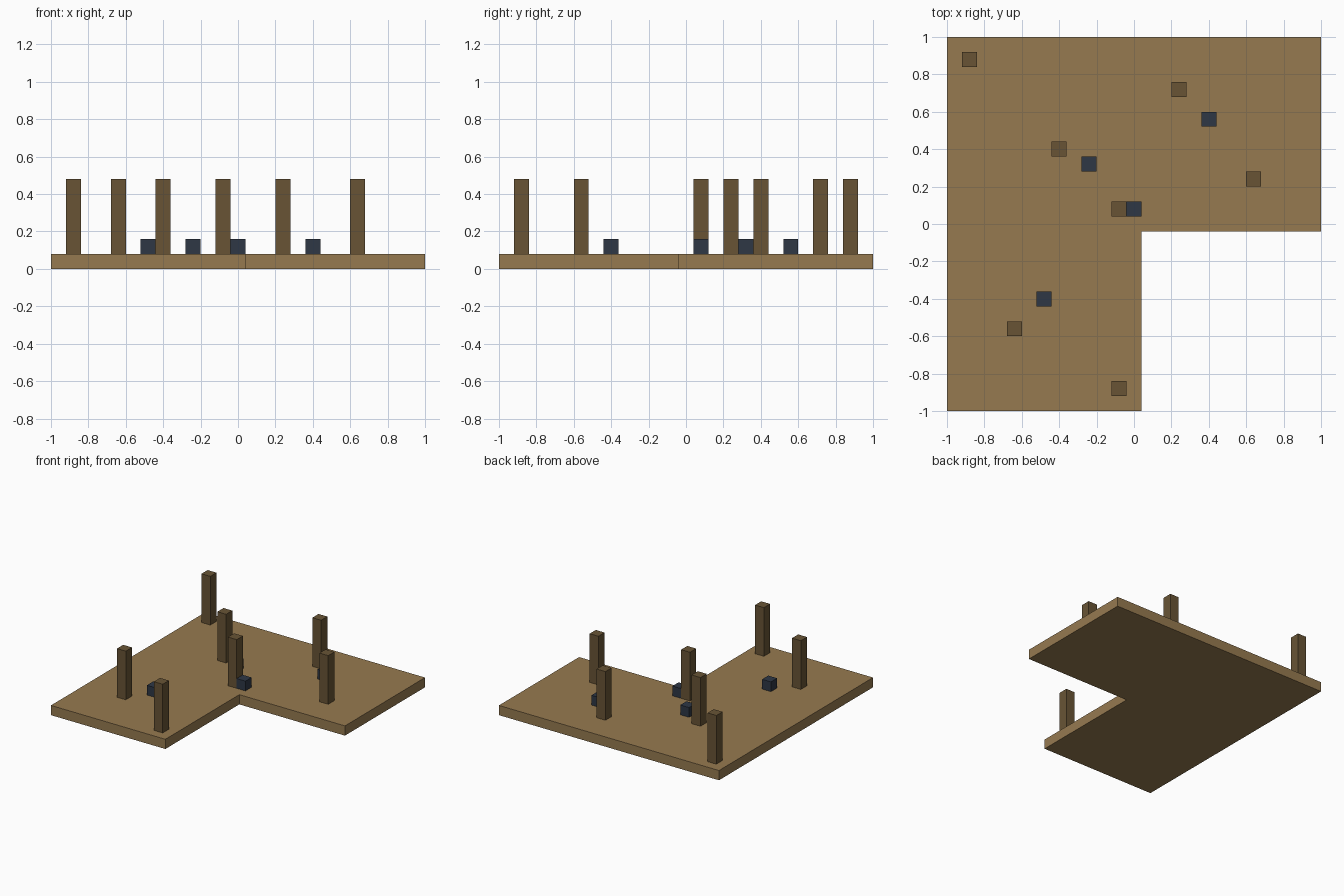
import bpy
import bmesh
from mathutils import Matrix, Vector

cube = bpy.data.objects.get("Cube")
if cube:
    bpy.data.objects.remove(cube, do_unlink=True)


def srgb(*rgb):
    """Convert 8-bit display values to a linear colour."""
    lin = [((c / 255 + 0.055) / 1.055) ** 2.4 for c in rgb]
    return (*lin, 1.0)


def material(name, colour):
    mat = bpy.data.materials.new(name)
    mat.use_nodes = True
    mat.diffuse_color = colour
    mat.node_tree.nodes["Principled BSDF"].inputs["Base Color"].default_value = colour
    return mat


def finish(name, bm, mat):
    bmesh.ops.recalc_face_normals(bm, faces=bm.faces)
    mesh = bpy.data.meshes.new(name)
    bm.to_mesh(mesh)
    bm.free()
    mesh.materials.append(mat)
    obj = bpy.data.objects.new(name, mesh)
    bpy.context.collection.objects.link(obj)
    return obj


def upright_box(name, x, y, height, mat):
    """Square box standing on the floor slab."""
    bm = bmesh.new()
    place = Matrix.Translation((x, y, FLOOR + height / 2))
    size = Matrix.Diagonal((UNIT, UNIT, height, 1))
    bmesh.ops.create_cube(bm, size=1, matrix=place @ size)
    return finish(name, bm, mat)


UNIT = 0.08
FLOOR = 0.08

floor_brown = material("floor_brown", srgb(150, 122, 80))
post_brown = material("post_brown", srgb(104, 84, 53))
block_blue = material("block_dark_blue", srgb(46, 55, 69))

# L-shaped floor slab
outline = [(-1, -1), (0.04, -1), (0.04, -0.04), (1, -0.04), (1, 1), (-1, 1)]
bm = bmesh.new()
base = bm.faces.new([bm.verts.new((x, y, 0)) for x, y in outline])
raised = bmesh.ops.extrude_face_region(bm, geom=[base], use_keep_orig=True)
top_verts = [g for g in raised["geom"] if isinstance(g, bmesh.types.BMVert)]
bmesh.ops.translate(bm, verts=top_verts, vec=Vector((0, 0, FLOOR)))
finish("floor_slab", bm, floor_brown)

# Tall posts
posts = [(-0.88, 0.88), (0.24, 0.72), (-0.4, 0.4), (0.64, 0.24),
         (-0.08, 0.08), (-0.64, -0.56), (-0.08, -0.88)]
for i, (x, y) in enumerate(posts, 1):
    upright_box(f"post_{i}", x, y, 0.4, post_brown)

# Small dark blocks
blocks = [(0.4, 0.56), (-0.24, 0.32), (0, 0.08), (-0.48, -0.4)]
for i, (x, y) in enumerate(blocks, 1):
    upright_box(f"small_block_{i}", x, y, UNIT, block_blue)
